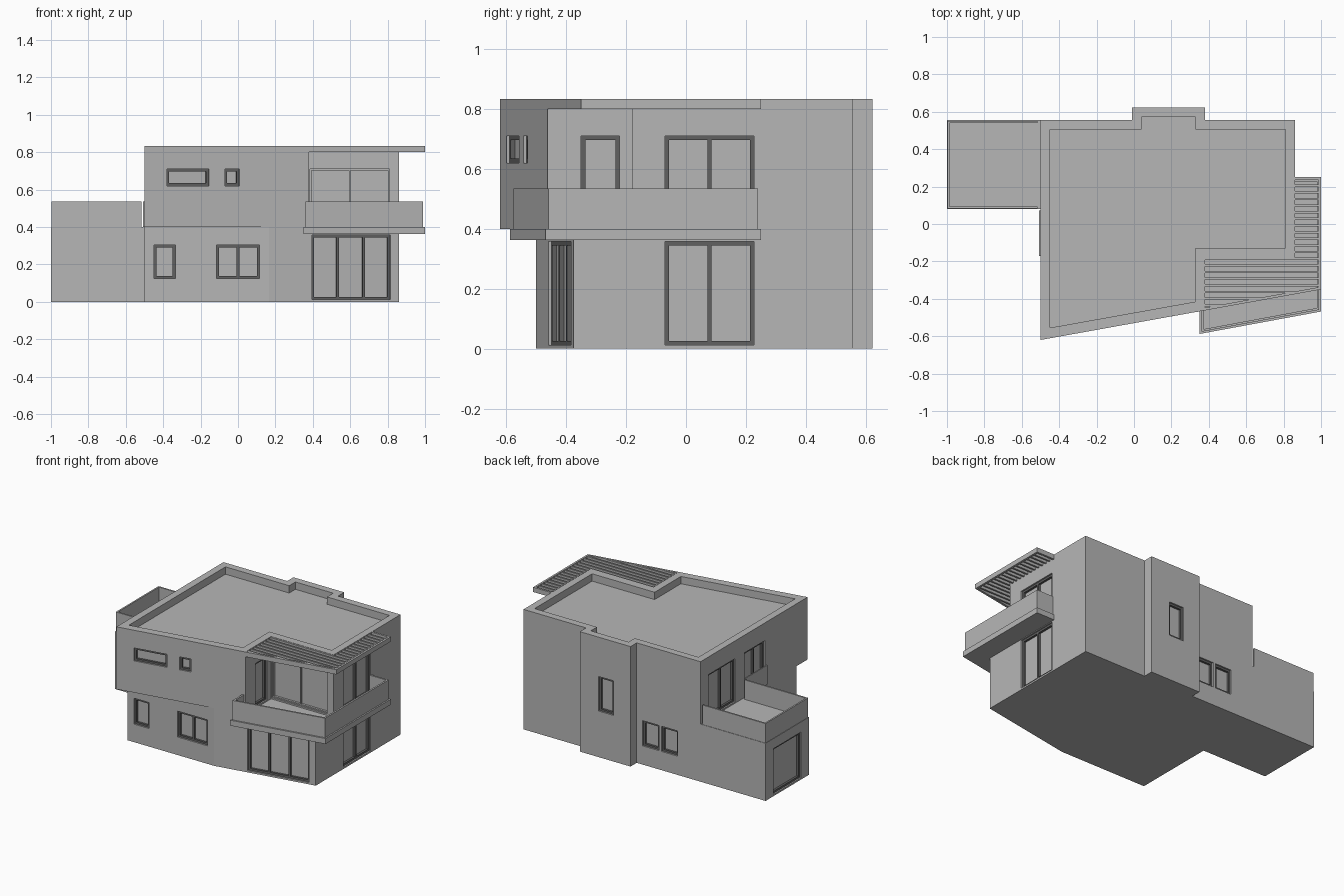
import bpy, bmesh
from mathutils import Vector

if "Cube" in bpy.data.objects:
    bpy.data.objects.remove(bpy.data.objects["Cube"])


def material(name, v):
    m = bpy.data.materials.new(name)
    m.diffuse_color = (v, v, v, 1)
    m.use_nodes = True
    m.node_tree.nodes["Principled BSDF"].inputs["Base Color"].default_value = m.diffuse_color
    return m


WALL = material("grey plaster", 0.47)
FRAME = material("dark frame", 0.12)


def add_prism(bm, pts, z0, z1):
    face = bm.faces.new([bm.verts.new((x, y, z0)) for x, y in pts])
    ext = bmesh.ops.extrude_face_region(bm, geom=[face])["geom"]
    top = [v for v in ext if isinstance(v, bmesh.types.BMVert)]
    bmesh.ops.translate(bm, verts=top, vec=(0, 0, z1 - z0))


def finish(bm, name, mat):
    bmesh.ops.recalc_face_normals(bm, faces=bm.faces)
    me = bpy.data.meshes.new(name)
    bm.to_mesh(me)
    bm.free()
    me.materials.append(mat)
    ob = bpy.data.objects.new(name, me)
    bpy.context.collection.objects.link(ob)
    return ob


def prism(name, pts, z0, z1, mat=WALL):
    bm = bmesh.new()
    add_prism(bm, pts, z0, z1)
    return finish(bm, name, mat)


def rect(x0, x1, y0, y1):
    return [(x0, y0), (x1, y0), (x1, y1), (x0, y1)]


def front_line(x):
    # the slanted front of the house
    return -0.62 + 0.18 * (x + 0.5)


# Main bodies
back = [(0.86, 0.555), (0.38, 0.555), (0.38, 0.623), (-0.01, 0.623),
        (-0.01, 0.555), (-0.5, 0.555)]
ground = prism("ground_floor", [(-0.5, -0.5), (0.167, -0.5),
                                (0.86, front_line(0.86))] + back, 0, 0.4)
upper = prism("upper_floor", [(-0.5, -0.62), (0.38, front_line(0.38)),
                              (0.38, -0.18), (0.86, -0.18)] + back, 0.4, 0.833)
garage = prism("garage", rect(-1, -0.5, 0.08, 0.555), 0, 0.4)

# Cutter starts with the sunken roof
cut = bmesh.new()
add_prism(cut, [(-0.45, -0.555), (0.33, -0.415), (0.33, -0.127), (0.81, -0.127),
                (0.81, 0.505), (0.33, 0.505), (0.33, 0.573), (0.04, 0.573),
                (0.04, 0.505), (-0.45, 0.505)], 0.782, 0.9)

# Walls: a point and a direction, with the outside on the right hand
FRONT = ((0, -0.5), (1, 0))
SLANT = ((0, front_line(0)), (1, 0.18))
LOUNGE = ((0, -0.18), (1, 0))
RIGHT = ((0.86, 0), (0, 1))
NOTCH = ((0.38, 0), (0, 1))
BACK = ((0, 0.555), (-1, 0))
BUMP = ((0, 0.623), (-1, 0))
LEFT = ((-0.5, 0), (0, -1))
GARAGE = ((-1, 0), (0, -1))


def wall_box(bm, wall, u0, u1, w0, w1, z0, z1):
    o, d = Vector(wall[0]), Vector(wall[1])
    n = Vector((d.y, -d.x)).normalized()
    add_prism(bm, [o + d * u + n * w for u, w in rect(u0, u1, w0, w1)], z0, z1)


def window(name, wall, u0, u1, z0, z1, panes=1, mat=FRAME, t=0.014):
    wall_box(cut, wall, u0, u1, -0.025, 0.05, z0, z1)
    bm = bmesh.new()
    w = (-0.025, -0.01)
    wall_box(bm, wall, u0, u1, *w, z0, z0 + t)
    wall_box(bm, wall, u0, u1, *w, z1 - t, z1)
    wall_box(bm, wall, u0, u0 + t, *w, z0 + t, z1 - t)
    wall_box(bm, wall, u1 - t, u1, *w, z0 + t, z1 - t)
    for i in range(1, panes):
        c = u0 + (u1 - u0) * i / panes
        wall_box(bm, wall, c - t / 2, c + t / 2, *w, z0 + t, z1 - t)
    finish(bm, name, mat)


# Front
window("upper_wide_window", SLANT, -0.38, -0.155, 0.62, 0.71)
window("upper_small_window", SLANT, -0.07, 0.008, 0.62, 0.71)
window("lower_left_window", FRONT, -0.45, -0.335, 0.125, 0.305)
window("lower_double_window", FRONT, -0.115, 0.115, 0.125, 0.305, 2)
window("front_sliding_door", SLANT, 0.395, 0.815, 0.012, 0.358, 3)
window("lounge_glazing", LOUNGE, 0.385, 0.81, 0.41, 0.71, 2, WALL, 0.008)
# Right
window("lower_right_door", RIGHT, -0.07, 0.227, 0.012, 0.358, 2)
window("upper_right_door", RIGHT, -0.07, 0.227, 0.41, 0.71, 2)
window("balcony_side_door", NOTCH, -0.35, -0.222, 0.41, 0.71)
# Back
window("stair_window", BUMP, -0.235, -0.12, 0.32, 0.56)
window("back_window_1", BACK, 0.055, 0.18, 0.13, 0.305)
window("back_window_2", BACK, 0.2, 0.325, 0.13, 0.305)
# Left
window("terrace_door", LEFT, -0.468, -0.175, 0.41, 0.71, 2)
window("left_upper_window", LEFT, -0.07, 0.15, 0.41, 0.71, 2)
window("entrance_door", LEFT, -0.07, 0.15, 0.01, 0.35)
window("garage_door", GARAGE, -0.468, -0.165, 0.012, 0.33)

# Cut all recesses, then drop the cutter
cutter = finish(cut, "recess_cutter", WALL)
cutter.hide_render = True
for ob in (ground, upper, garage):
    mod = ob.modifiers.new("recesses", "BOOLEAN")
    mod.object, mod.operation, mod.solver = cutter, "DIFFERENCE", "EXACT"
    dg = bpy.context.evaluated_depsgraph_get()
    me = bpy.data.meshes.new_from_object(ob.evaluated_get(dg))
    ob.modifiers.clear()
    ob.data = me
bpy.data.objects.remove(cutter)

# Balcony slab and parapet
prism("balcony_slab", [(0.35, -0.588), (1, -0.468), (1, 0.25), (0.86, 0.25),
                       (0.86, front_line(0.86)), (0.35, front_line(0.35))], 0.362, 0.4)
prism("balcony_parapet", [(0.36, -0.465), (0.36, -0.576), (0.99, -0.459), (0.99, 0.24),
                          (0.86, 0.24), (0.86, 0.228), (0.978, 0.228), (0.978, -0.449),
                          (0.372, -0.562), (0.372, -0.463)], 0.4, 0.535)

# Terrace parapet above the garage, and railing panel on the left window
prism("terrace_parapet", [(-0.515, 0.552), (-0.997, 0.552), (-0.997, 0.083), (-0.515, 0.083),
                          (-0.515, 0.094), (-0.986, 0.094), (-0.986, 0.541),
                          (-0.515, 0.541)], 0.4, 0.535)
prism("window_railing", rect(-0.507, -0.499, -0.17, 0.072), 0.4, 0.535)

# Pergola: edge beam and slats
prism("pergola_beam", [(0.38, -0.462), (1, -0.35), (1, 0.25), (0.86, 0.25), (0.86, 0.236),
                       (0.986, 0.236), (0.986, -0.338), (0.38, -0.447)], 0.8, 0.833)
slats = bmesh.new()
for i in range(19):
    y = 0.205 - i * 0.0355
    x0 = 0.86 if y > -0.18 else 0.38
    x1 = min(0.99, (y + 0.61) / 0.18 - 0.5)
    if x1 > x0:
        add_prism(slats, rect(x0, x1, y - 0.006, y + 0.006), 0.803, 0.831)
finish(slats, "pergola_slats", WALL)
